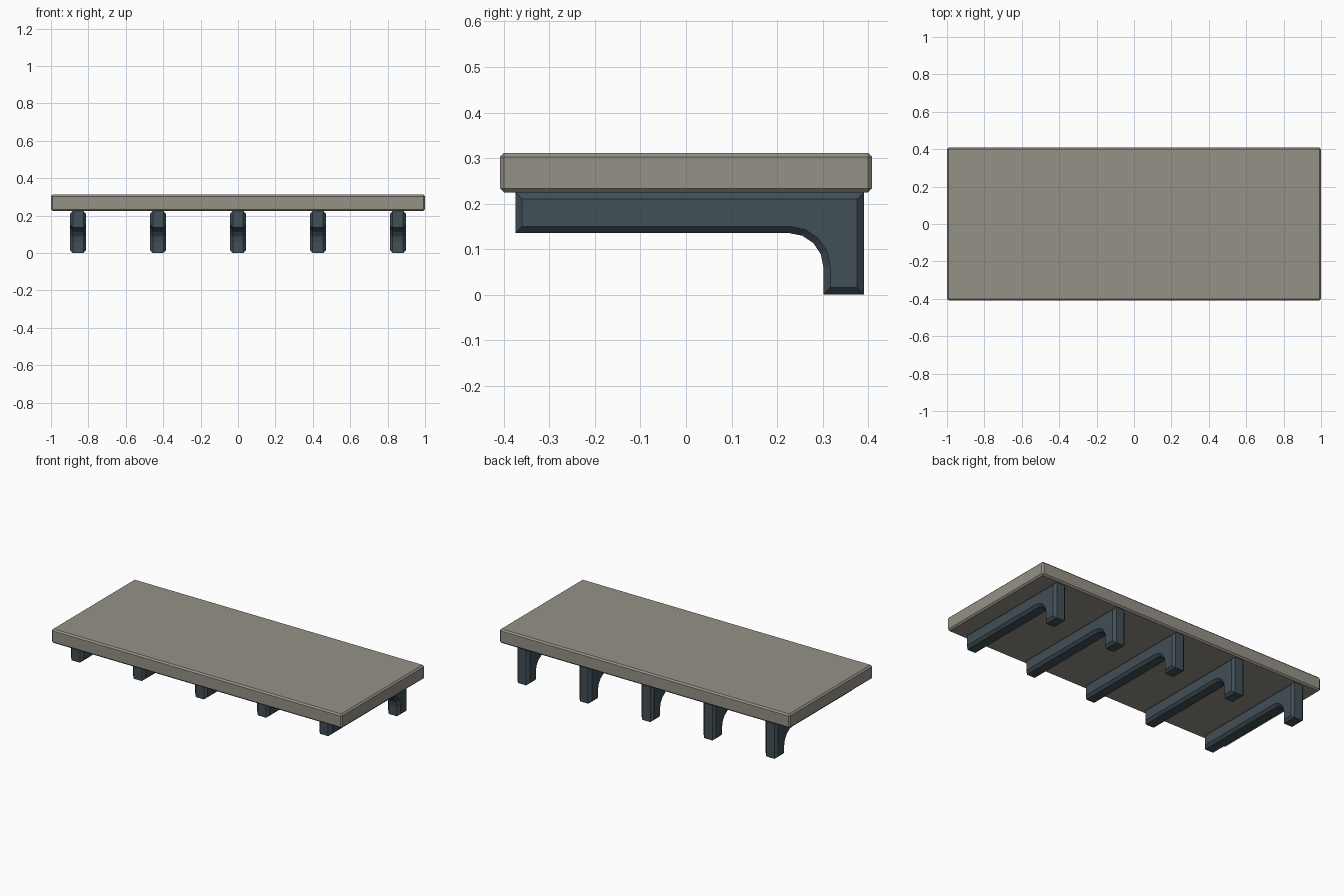
import bpy, bmesh, math

if "Cube" in bpy.data.objects:
    bpy.data.objects.remove(bpy.data.objects["Cube"])


def material(name, rgb):
    m = bpy.data.materials.new(name)
    m.diffuse_color = (*rgb, 1)
    m.use_nodes = True
    m.node_tree.nodes["Principled BSDF"].inputs["Base Color"].default_value = m.diffuse_color
    return m


stone = material("warm grey stone", (0.30, 0.285, 0.24))
steel = material("dark blue grey", (0.054, 0.078, 0.096))


def add_object(name, bm, mat):
    bmesh.ops.recalc_face_normals(bm, faces=bm.faces)
    me = bpy.data.meshes.new(name)
    bm.to_mesh(me)
    bm.free()
    me.materials.append(mat)
    ob = bpy.data.objects.new(name, me)
    bpy.context.collection.objects.link(ob)
    return ob


# Top slab with small chamfers
bm = bmesh.new()
bmesh.ops.create_cube(bm, size=1)
for v in bm.verts:
    v.co = (v.co.x * 2.0, v.co.y * 0.818, 0.268 + v.co.z * 0.087)
bmesh.ops.bevel(bm, geom=bm.edges[:], offset=0.009, segments=1,
                profile=0.5, affect='EDGES')
add_object("slab", bm, stone)


# Bracket side outline in (y, z), shrunk inward by d
def outline(d):
    pts = [(-0.375 + d, 0.225 - d), (-0.375 + d, 0.135 + d)]
    for i in range(5):
        a = math.radians(90 - 22.5 * i)
        r = 0.075 + d
        pts.append((0.227 + r * math.cos(a), 0.06 + r * math.sin(a)))
    return pts + [(0.302 + d, d), (0.391 - d, d), (0.391 - d, 0.225 - d)]


# Chamfered L-shaped brackets
HALF, CH = 0.043, 0.015
bm = bmesh.new()
rings = [[bm.verts.new((x, y, z)) for y, z in outline(d)]
         for x, d in ((-HALF, CH), (CH - HALF, 0), (HALF - CH, 0), (HALF, CH))]
for a, b in zip(rings, rings[1:]):
    for i in range(len(a)):
        j = (i + 1) % len(a)
        bm.faces.new((a[i], a[j], b[j], b[i]))
bm.faces.new(rings[0])
bm.faces.new(rings[-1])
first = add_object("bracket_1", bm, steel)
first.location.x = -0.855
for k in range(1, 5):
    ob = bpy.data.objects.new(f"bracket_{k + 1}", first.data)
    ob.location.x = -0.855 + 0.4275 * k
    bpy.context.collection.objects.link(ob)
